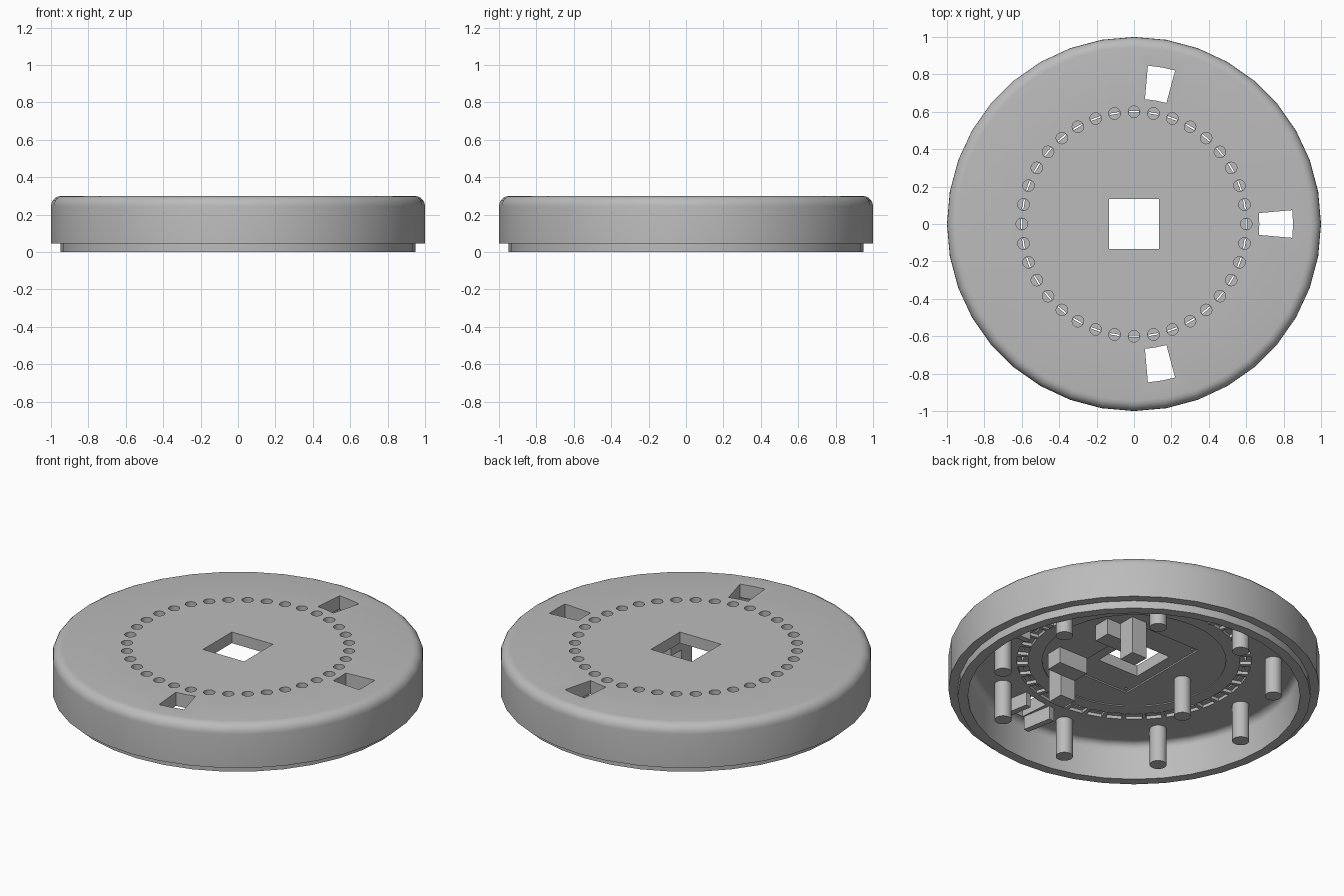
import bpy
import bmesh
from math import cos, sin, pi, radians
from mathutils import Vector, Matrix

cube = bpy.data.objects.get("Cube")
if cube:
    bpy.data.objects.remove(cube, do_unlink=True)

# One plain material for the whole casing
GREY = (0.5, 0.5, 0.5, 1)
grey = bpy.data.materials.new("matte_grey")
grey.use_nodes = True
grey.diffuse_color = GREY
bsdf = grey.node_tree.nodes["Principled BSDF"]
bsdf.inputs["Base Color"].default_value = GREY
bsdf.inputs["Roughness"].default_value = 0.7

CEILING = 0.22
HOLE_ANGLES = (0, 80, -80)


def make_object(name, bm):
    bmesh.ops.recalc_face_normals(bm, faces=bm.faces)
    mesh = bpy.data.meshes.new(name)
    bm.to_mesh(mesh)
    bm.free()
    mesh.materials.append(grey)
    obj = bpy.data.objects.new(name, mesh)
    bpy.context.collection.objects.link(obj)
    return obj


def activate(obj):
    bpy.ops.object.select_all(action='DESELECT')
    obj.select_set(True)
    bpy.context.view_layer.objects.active = obj


def smooth(obj):
    activate(obj)
    bpy.ops.object.shade_smooth_by_angle(angle=radians(35))


def circle(x, y, r, n):
    return [(x + r * cos(2 * pi * i / n), y + r * sin(2 * pi * i / n)) for i in range(n)]


def rect(x0, x1, y0, y1, turn=0):
    spin = Matrix.Rotation(radians(turn), 2)
    return [spin @ Vector(p) for p in ((x0, y0), (x1, y0), (x1, y1), (x0, y1))]


def sector(r0, r1, middle, half):
    angles = [radians(middle + half * k) for k in (-1, 0, 1)]
    outer = [(r1 * cos(a), r1 * sin(a)) for a in angles]
    inner = [(r0 * cos(a), r0 * sin(a)) for a in reversed(angles)]
    return outer + inner


def prisms(name, outlines, z0, z1):
    """Extrude each flat outline from z0 to z1 into one object."""
    bm = bmesh.new()
    for outline in outlines:
        low = [bm.verts.new((p[0], p[1], z0)) for p in outline]
        high = [bm.verts.new((p[0], p[1], z1)) for p in outline]
        bm.faces.new(low[::-1])
        bm.faces.new(high)
        for i in range(len(low)):
            j = (i + 1) % len(low)
            bm.faces.new((low[i], low[j], high[j], high[i]))
    return make_object(name, bm)


def cut(target, outlines, z0, z1):
    cutter = prisms("cutter", outlines, z0, z1)
    cutter.hide_render = True
    mod = target.modifiers.new("cut", 'BOOLEAN')
    mod.operation = 'DIFFERENCE'
    mod.solver = 'EXACT'
    mod.object = cutter
    activate(target)
    bpy.ops.object.modifier_apply(modifier=mod.name)
    bpy.data.objects.remove(cutter, do_unlink=True)


def arc(cx, cz, r, start, end, steps=5):
    return [(cx + r * cos(radians(start + (end - start) * i / steps)),
             cz + r * sin(radians(start + (end - start) * i / steps)))
            for i in range(steps + 1)]


# Casing: lathed lid with rounded shoulder, stepped lip and hollow underside
profile = [(0, 0.3)]
profile += arc(0.945, 0.245, 0.055, 90, 0)
profile += [(1, 0.045), (0.95, 0.045), (0.95, 0), (0.895, 0)]
profile += arc(0.855, CEILING - 0.04, 0.04, 0, 90)
profile += [(0.495, CEILING), (0.495, CEILING + 0.006), (0, CEILING + 0.006)]
bm = bmesh.new()
verts = [bm.verts.new((r, 0, z)) for r, z in profile]
edges = [bm.edges.new(pair) for pair in zip(verts, verts[1:])]
bmesh.ops.spin(bm, geom=verts + edges, cent=(0, 0, 0), axis=(0, 0, 1),
               angle=2 * pi, steps=36, use_duplicate=False)
bmesh.ops.remove_doubles(bm, verts=bm.verts, dist=0.0005)
bmesh.ops.dissolve_degenerate(bm, edges=bm.edges, dist=0.0005)
casing = make_object("casing", bm)

# Square centre opening and three sector windows
windows = [sector(0.67, 0.85, a, 5) for a in HOLE_ANGLES]
cut(casing, [rect(-0.135, 0.135, -0.135, 0.135)] + windows, 0.1, 0.4)

# Shallow rectangular seat with screw holes in its corners
cut(casing, [rect(-0.2, 0.2, -0.3, 0.3)], 0.15, CEILING + 0.014)
cut(casing, [circle(x, y, 0.008, 10) for x in (-0.175, 0.175) for y in (-0.275, 0.275)],
    0.15, 0.26)

# Ring of round holes, each with a pocket below and a narrow slot between
ring = range(0, 360, 10)
cut(casing, [circle(0.6 * cos(radians(a)), 0.6 * sin(radians(a)), 0.031, 16) for a in ring],
    0.255, 0.4)
cut(casing, [rect(0.57, 0.63, -0.042, 0.042, a) for a in ring], 0.15, CEILING + 0.018)
cut(casing, [rect(0.596, 0.604, -0.028, 0.028, a) for a in ring], 0.2, 0.27)
smooth(casing)

# Round posts: nine in a ring and one nearer the centre
centres = [(0.75 * cos(radians(a)), 0.75 * sin(radians(a))) for a in range(20, 380, 40)]
centres.append((-0.34, 0))
posts = prisms("support_posts", [circle(x, y, 0.046, 24) for x, y in centres],
               0, CEILING + 0.02)
smooth(posts)

# Mirrored pair of brackets: a tall column with a short arm beside it
for side, label in ((1, "back"), (-1, "front")):
    prisms(label + "_bracket_column",
           [rect(0.205, 0.305, *sorted((side * 0.25, side * 0.35)))], 0.005, CEILING + 0.02)
    prisms(label + "_bracket_arm",
           [rect(0.205, 0.395, *sorted((side * 0.15, side * 0.25)))], 0.13, CEILING + 0.02)

# Small radial rails on both sides of each window
rails = [rect(0.66, 0.84, *sorted((s * 0.08, s * 0.115)), a)
         for a in HOLE_ANGLES for s in (1, -1)]
prisms("window_rails", rails, 0.14, CEILING + 0.02)
